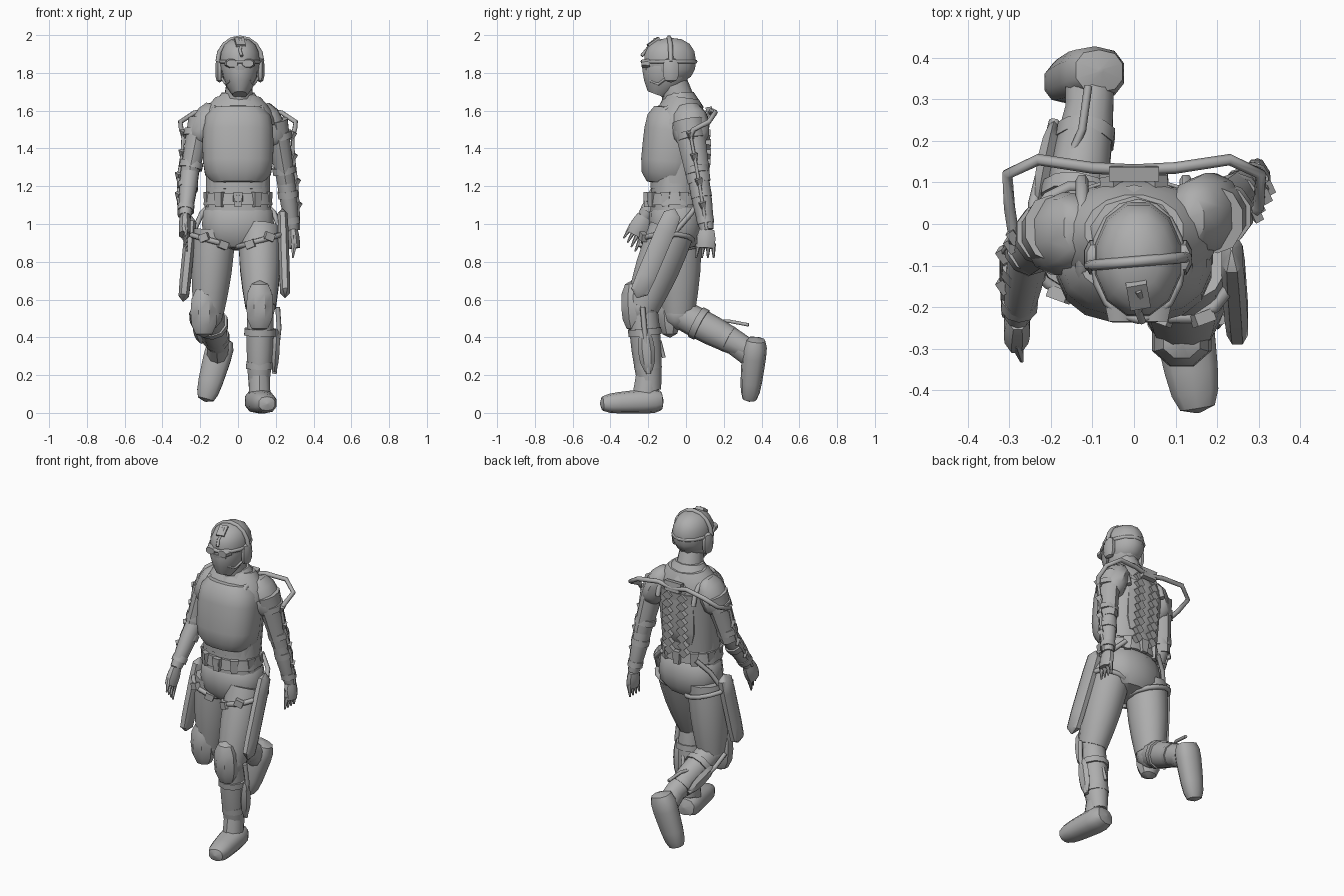
import bpy, bmesh, math
from mathutils import Vector, Euler

cube = bpy.data.objects.get("Cube")
if cube:
    bpy.data.objects.remove(cube, do_unlink=True)

grey = bpy.data.materials.new("plain_grey")
grey.use_nodes = True
tone = (.42, .42, .42, 1)
grey.diffuse_color = tone
grey.node_tree.nodes["Principled BSDF"].inputs["Base Color"].default_value = tone


def finish(name, data):
    part = bpy.data.objects.new(name, data)
    bpy.context.collection.objects.link(part)
    data.materials.append(grey)
    if part.type == "MESH":
        bpy.ops.object.select_all(action="DESELECT")
        part.select_set(True)
        bpy.context.view_layer.objects.active = part
        bpy.ops.object.shade_smooth_by_angle(angle=math.radians(40))
    return part


def finish_bmesh(name, bm):
    bmesh.ops.recalc_face_normals(bm, faces=bm.faces)
    mesh = bpy.data.meshes.new(name)
    bm.to_mesh(mesh)
    bm.free()
    return finish(name, mesh)


# Profile rules: scale of the cross-section along a part
def taper(start, end, bulge=0):
    return lambda t: start + (end - start) * t + bulge * math.sin(math.pi * t)


def dome(power):
    return lambda t: max(.08, (1 - abs(t * 2 - 1) ** power) ** (1 / power))


def skin(name, start, end, wide, deep, profile, sides=10, square=1, steps=6):
    """Elliptical sections from start to end, scaled by the profile rule."""
    start, end = Vector(start), Vector(end)
    along = (end - start).normalized()
    across = Vector((1, 0, 0)) - along * along.x
    across.normalize()
    normal = along.cross(across)
    bm = bmesh.new()
    loops = []
    for step in range(steps + 1):
        t = (1 - math.cos(math.pi * step / steps)) / 2
        loop = []
        for k in range(sides):
            angle = math.tau * (k + .5) / sides
            c, s = math.cos(angle), math.sin(angle)
            c = math.copysign(abs(c) ** square, c) * wide * profile(t)
            s = math.copysign(abs(s) ** square, s) * deep * profile(t)
            loop.append(bm.verts.new(start.lerp(end, t) + across * c + normal * s))
        loops.append(loop)
    for low, high in zip(loops, loops[1:]):
        for k in range(sides):
            bm.faces.new((low[k - 1], low[k], high[k], high[k - 1]))
    bm.faces.new(loops[0])
    bm.faces.new(loops[-1])
    return finish_bmesh(name, bm)


def tube(name, points, radius, closed=False):
    """Bent pipe through points."""
    curve = bpy.data.curves.new(name, "CURVE")
    curve.dimensions = "3D"
    curve.bevel_depth = radius
    curve.bevel_resolution = 1
    curve.use_fill_caps = True
    line = curve.splines.new("POLY")
    line.points.add(len(points) - 1)
    for point, place in zip(line.points, points):
        point.co = (*place, 1)
    line.use_cyclic_u = closed
    return finish(name, curve)


def arc(centre, first, second, turn, count):
    """Points on an ellipse spanned by two axis vectors."""
    angles = [turn * k / count for k in range(count + 1)]
    return [Vector(centre) + Vector(first) * math.cos(a) + Vector(second) * math.sin(a) for a in angles]


def box(name, place, size, turn=(0, 0, 0), narrow=1):
    """Block with a narrowed lower end."""
    bm = bmesh.new()
    bmesh.ops.create_cube(bm, size=1)
    matrix = Euler([math.radians(a) for a in turn]).to_matrix()
    for v in bm.verts:
        k = narrow if v.co.z < 0 else 1
        v.co = matrix @ (v.co * Vector((size[0] * k, size[1] * k, size[2]))) + Vector(place)
    return finish_bmesh(name, bm)


def cuff(name, start, end, where, radius):
    middle, half = start.lerp(end, where), (end - start).normalized() * .018
    skin(name, middle - half, middle + half, radius, radius, taper(1, 1), steps=1)


# Torso, vest and neck
skin("torso", (0, -.055, 1.18), (0, -.035, 1.55), .17, .135, taper(1, 1.1), 16, .85)
skin("shoulder_yoke", (0, -.035, 1.52), (0, -.015, 1.67), .2, .145, taper(1, .6, .1), 16)
skin("vest", (0, -.105, 1.2), (0, -.06, 1.63), .19, .15, dome(4), 16, .8, 8)
skin("neck", (0, -.03, 1.62), (.01, -.08, 1.8), .085, .09, taper(1, .75))
skin("collar", (0, -.03, 1.61), (0, -.035, 1.695), .15, .125, taper(1, .6))
skin("back_panel", (0, .06, 1.2), (0, .08, 1.6), .12, .035, dome(4), 8)

# Head, helmet and headset
head = Vector((.01, -.09, 1.86))
skin("face", (.01, -.155, 1.685), head, .098, .13, taper(.4, 1, .22), 12)
skin("mask", head + Vector((0, -.09, -.16)), head + Vector((0, -.11, -.02)), .055, .036, taper(.35, 1, .25), 8)
skin("helmet", head - Vector((0, -.01, .12)), head + Vector((0, 0, .125)), .108, .142, dome(2.4), 12, 1, 8)
tube("headband", arc(head, (.118, .01, 0), (0, 0, .127), math.pi, 8), .013)
tube("goggle_strap", arc(head, (.105, 0, 0), (0, .14, 0), math.tau, 16), .011)
tube("helmet_cable", [head + Vector((.01 * (k % 2), -.07 - .025 * k, .12 - .03 * k)) for k in range(4)], .009)
box("helmet_mount", head + Vector((0, -.08, .1)), (.05, .07, .025), (35, 0, 10))
for s in (-1, 1):
    lens = head + Vector((s * .042, -.1, -.01))
    skin("goggle_lens", lens, lens + Vector((0, -.045, 0)), .042, .028, taper(1, .75), 8)
    ear = head + Vector((s * .108, .01, 0))
    skin("ear_cup", ear - Vector((0, 0, .11)), ear + Vector((0, 0, .02)), .024, .045, dome(3), 8)
    jaw = head + Vector((s * .05, -.1, -.1))
    tube("microphone_arm", [ear - Vector((0, 0, .07)), ear.lerp(jaw, .6) - Vector((0, 0, .06)), jaw], .008)

# Waist, belt and pelvis
skin("waist", (0, -.06, 1.04), (0, -.06, 1.25), .18, .13, taper(1, .95), 14, .85)
skin("pelvis", (0, -.05, .86), (0, -.055, 1.14), .195, .145, dome(3), 14, .85)
skin("belt", (0, -.06, 1.1), (0, -.06, 1.165), .186, .145, taper(1, .96), 16, .85, 1)
for k in range(10):
    angle = math.tau * (k + .5) / 10
    box("belt_pouch", (.17 * math.cos(angle), -.06 + .15 * math.sin(angle), 1.13),
        (.03, .05, .08), (0, 0, math.degrees(angle)), .75)
skin("buckle", (0, -.2, 1.135), (0, -.225, 1.135), .03, .03, taper(1, .7), 6)

# Spine frame: two toothed strips joined by a hub
for k in range(9):
    rise = math.sin(math.pi * (k + 1) / 11)
    for s in (-1, 1):
        box("spine_tooth", (s * .05, .08 + .035 * rise, 1.17 + .05 * k), (.045, .03, .045), (-8, 45, 0))
box("spine_hub", (0, .125, 1.59), (.12, .035, .06), (10, 0, 0), .8)

# Arms: shoulder, elbow, wrist and fingertips
arms = {"left": ((.2, .01, 1.55), (.255, .07, 1.22), (.29, .11, .97), (.305, .1, .82)),
        "right": ((-.2, -.01, 1.55), (-.26, -.07, 1.25), (-.28, -.22, 1.04), (-.285, -.3, .89))}
for side, joints in arms.items():
    shoulder, elbow, wrist, tip = map(Vector, joints)
    s = math.copysign(1, shoulder.x)
    out = Vector((s, 0, 0))
    inner = shoulder + Vector((-s * .08, 0, .085))
    skin(side + "_shoulder", inner, shoulder.lerp(elbow, .45), .078, .1, dome(2.5))
    skin(side + "_upper_arm", shoulder, elbow, .066, .082, taper(1, .74))
    skin(side + "_forearm", elbow.lerp(shoulder, .1), wrist, .05, .056, taper(1, .66, .1))
    skin(side + "_palm", wrist, wrist.lerp(tip, .65), .034, .053, taper(.8, .9, .15), 8)
    across = Vector((0, -.65, .75)) if s < 0 else Vector((0, 1, 0))
    for k in range(4):
        spread = across * (k - 1.5) * .026
        skin(side + "_finger", wrist.lerp(tip, .5) + spread, tip + spread * 1.2 - out * .015, .017, .015, taper(1, .3), 6)
    thumb = wrist.lerp(tip, .2) - across * .035
    skin(side + "_thumb", thumb, thumb.lerp(tip, .5) - across * .02, .018, .018, taper(1, .4), 6)
    for where in (.25, .8):
        cuff(side + "_upper_cuff", shoulder, elbow, where, .08 - .02 * where)
        cuff(side + "_forearm_cuff", elbow, wrist, where, .06 - .018 * where)
    # Outer frame along the arm
    rod = [shoulder.lerp(elbow, .25) + out * .075, shoulder.lerp(elbow, .6) + out * .06,
           elbow + out * .055, elbow.lerp(wrist, .5) + out * .045, wrist + out * .03]
    tube(side + "_arm_rod", rod, .009)
    for joint in rod[:-1]:
        box(side + "_rod_joint", joint, (.022, .035, .045), (20, s * 15, 30), .6)
    # Shoulder pipe from the spine to the upper arm
    tube(side + "_shoulder_pipe", [(0, .13, 1.58), (s * .1, .135, 1.6), (s * .23, .155, 1.59),
                                   (s * .305, .12, 1.54), (s * .3, .04, 1.5), rod[0]], .014)
    tube(side + "_vest_strap", arc((s * .125, -.035, 1.49), (0, -.14, 0), (0, 0, .14), math.pi, 6), .016)

# Legs: hip, knee, ankle, heel and toe
legs = {"left": ((.115, -.075, .97), (.12, -.23, .56), (.11, -.19, .12), (.1, -.12, .066), (.155, -.455, .048)),
        "right": ((-.125, -.04, .97), (-.155, -.04, .53), (-.1, .32, .34), (-.08, .37, .4), (-.175, .335, .06))}
for side, joints in legs.items():
    hip, knee, ankle, heel, toe = map(Vector, joints)
    s = math.copysign(1, hip.x)
    out = Vector((s, 0, 0))
    skin(side + "_thigh", hip, knee, .115, .125, taper(1, .72, .1), 12)
    skin(side + "_knee", knee - Vector((0, 0, .09)), knee + Vector((0, 0, .09)), .082, .085, dome(2))
    skin(side + "_shin", knee, ankle, .072, .078, taper(1, .75, .14))
    # Boot with a rounded toe
    skin(side + "_boot_cuff", knee.lerp(ankle, .8), heel.lerp(toe, .3), .06, .068, taper(.95, 1))
    sole = dome(4)
    slope = taper(1.05, .75)
    skin(side + "_boot", heel, toe, .08, .068, lambda t: sole(t) * slope(t), 10, .8, 8)
    # Knee guard and straps
    guard = knee + Vector((-.005 if s > 0 else -.025, -.045, 0))
    skin(side + "_knee_guard", guard - Vector((0, 0, .13)), guard + Vector((0, -.01, .14)), .077, .068, dome(2.5), 8)
    band = hip.lerp(knee, .14)
    tube(side + "_thigh_strap", arc(band, (.126, 0, s * .035), (0, .132, 0), math.tau, 14), .015)
    for k in (-1, 1):
        box(side + "_strap_clip", band + Vector((k * .05, -.13, k * s * .02)), (.05, .03, .04), (0, k * 20, k * 20))
    calf = knee.lerp(ankle, .25)
    cuff(side + "_calf_strap", knee, ankle, .3, .088)
    cuff(side + "_ankle_strap", knee, ankle, .7, .073)
    tube(side + "_hip_link", [(s * .12, .07, 1.13), (s * .19, .03, 1.06), band + out * .13], .014)
    # Rod, blade and hook beside the lower leg
    rod = [knee + out * .09, calf + out * .1, knee.lerp(ankle, .8) + out * .08]
    tube(side + "_shin_rod", rod, .014)
    skin(side + "_shin_blade", calf + out * .09, rod[-1], .024, .045, dome(2), 6)
    tube(side + "_calf_hook", [calf + out * .06, calf.lerp(ankle, .4) + Vector((0, .07, .06)),
                               calf.lerp(ankle, .75) + Vector((0, .08, .09))], .01)

# Long cases carried beside the thighs
skin("left_thigh_case", (.235, -.06, 1.08), (.25, -.26, .61), .03, .055, dome(6), 8, .8)
skin("right_thigh_case", (-.245, -.03, 1.04), (-.29, -.11, .59), .032, .055, dome(6), 8, .8)
